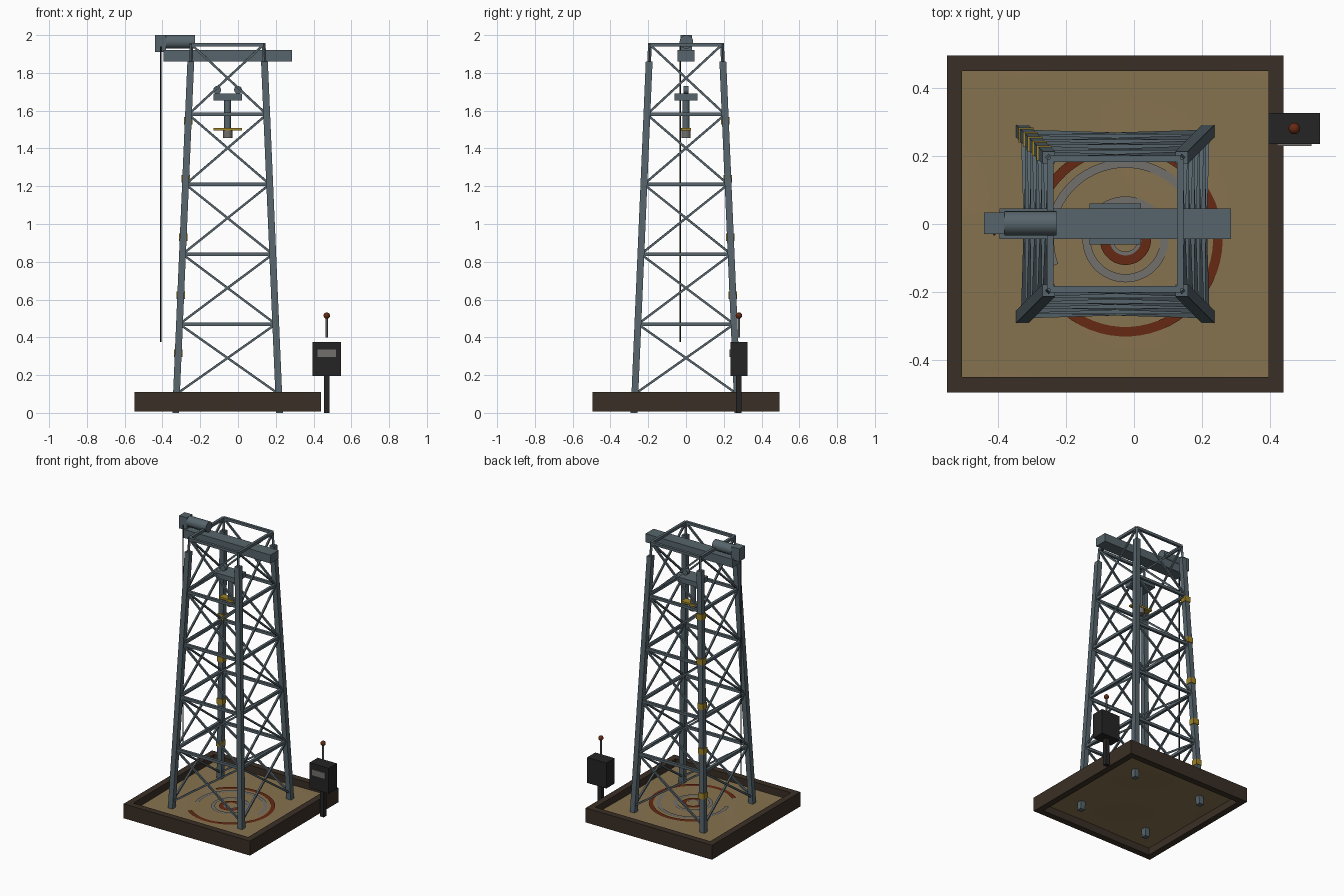
import bpy, bmesh, math
from mathutils import Vector, Matrix

cube = bpy.data.objects.get("Cube")
if cube:
    bpy.data.objects.remove(cube, do_unlink=True)

CX = -0.055          # tower axis


def material(name, *rgb):
    m = bpy.data.materials.new(name)
    m.use_nodes = True
    m.diffuse_color = (*rgb, 1)
    m.node_tree.nodes["Principled BSDF"].inputs["Base Color"].default_value = (*rgb, 1)
    return m


steel = material("blue grey steel", 0.095, 0.13, 0.15)
wood = material("dark brown timber", 0.042, 0.029, 0.019)
sand_mat = material("sand", 0.24, 0.17, 0.078)
rust = material("rust red", 0.13, 0.022, 0.007)
pale = material("worn grey", 0.17, 0.16, 0.15)
yellow = material("safety yellow", 0.35, 0.23, 0.02)
black = material("black casing", 0.018, 0.018, 0.018)
cable_mat = material("dark cable", 0.012, 0.016, 0.016)


def finish(name, bm, mat, smooth=False):
    bmesh.ops.recalc_face_normals(bm, faces=bm.faces)
    me = bpy.data.meshes.new(name)
    bm.to_mesh(me)
    bm.free()
    me.materials.append(mat)
    ob = bpy.data.objects.new(name, me)
    bpy.context.collection.objects.link(ob)
    if smooth:
        bpy.ops.object.select_all(action='DESELECT')
        ob.select_set(True)
        bpy.context.view_layer.objects.active = ob
        bpy.ops.object.shade_smooth_by_angle(angle=math.radians(40))
    return ob


def add_box(bm, lo, hi):
    lo, hi = Vector(lo), Vector(hi)
    mat = Matrix.Translation((lo + hi) / 2) @ Matrix.Diagonal((*(hi - lo), 1))
    bmesh.ops.create_cube(bm, size=1, matrix=mat)


def box(name, mat, lo, hi):
    bm = bmesh.new()
    add_box(bm, lo, hi)
    return finish(name, bm, mat)


def along(a, b):
    """Placement that runs local z from a to b, with its length."""
    a, b = Vector(a), Vector(b)
    rot = (b - a).to_track_quat('Z', 'Y').to_matrix().to_4x4()
    return Matrix.Translation((a + b) / 2) @ rot, (b - a).length


def add_bar(bm, a, b, width):
    place, length = along(a, b)
    bmesh.ops.create_cube(bm, size=1, matrix=place @ Matrix.Diagonal((width, width, length, 1)))


def rod(name, mat, a, b, radius, sides=16):
    bm = bmesh.new()
    place, length = along(a, b)
    bmesh.ops.create_cone(bm, cap_ends=True, segments=sides, radius1=radius,
                          radius2=radius, depth=length, matrix=place)
    return finish(name, bm, mat, True)


# Timber frame around the sand
R, IN, Z0, Z1 = 0.494, 0.449, 0.008, 0.11
bm = bmesh.new()
for s in (-1, 1):
    a, b = sorted((s * IN, s * R))
    add_box(bm, (CX - R, a, Z0), (CX + R, b, Z1))
    add_box(bm, (CX + a, -IN, Z0), (CX + b, IN, Z1))
finish("timber_frame", bm, wood)

# Gently rippled sand bed
bm = bmesh.new()
bmesh.ops.create_grid(bm, x_segments=24, y_segments=24, size=IN,
                      matrix=Matrix.Translation((CX, 0, 0.06)))
for v in bm.verts:
    v.co.z += 0.002 * math.sin(9 * v.co.x + 4 * v.co.y) * math.cos(8 * v.co.y)
finish("sand_bed", bm, sand_mat, True)


# Half buried target rings
def ring(name, mat, inner, outer, start, end):
    bm = bmesh.new()
    steps = max(6, int((end - start) / 6))
    pairs = []
    for i in range(steps + 1):
        t = math.radians(start + (end - start) * i / steps)
        pairs.append([bm.verts.new((-0.025 + r * math.cos(t), -0.045 + r * math.sin(t), 0.065))
                      for r in (inner, outer)])
    for (a, b), (c, d) in zip(pairs, pairs[1:]):
        bm.faces.new((a, b, d, c))
    finish(name, bm, mat)


ring("outer_ring", rust, 0.257, 0.285, -130, 145)
ring("wide_grey_ring", pale, 0.21, 0.235, 0, 200)
ring("inner_grey_ring", pale, 0.102, 0.126, 0, 360)
ring("inner_red_ring", rust, 0.047, 0.075, 0, 360)
ring("centre_ring", pale, 0.036, 0.047, 180, 360)


# Tapering tower
def half(z):
    return 0.275 - 0.043 * z


def corner(i, z):
    sx, sy = ((-1, -1), (1, -1), (1, 1), (-1, 1))[i % 4]
    return Vector((CX + sx * half(z), sy * half(z), z))


LEG, LEG_TOP = 0.036, 1.86
for i, name in enumerate(("front_right", "front_left", "back_left", "back_right")):
    bm = bmesh.new()
    bmesh.ops.create_cube(bm, size=1)
    for v in bm.verts:
        base = corner(i, LEG_TOP if v.co.z > 0 else 0)
        v.co = base + Vector((v.co.x * LEG, v.co.y * LEG, 0))
    finish(name + "_leg", bm, steel)

# Girts and cross braces on the four sides
levels = [0.10 + 0.37 * i for i in range(6)]
for i, side in enumerate(("front", "left", "back", "right")):
    girts, braces = bmesh.new(), bmesh.new()
    for z in levels[1:]:
        add_bar(girts, corner(i, z), corner(i + 1, z), 0.019)
    for lo, hi in zip(levels, levels[1:]):
        add_bar(braces, corner(i, lo), corner(i + 1, hi), 0.012)
        add_bar(braces, corner(i + 1, lo), corner(i, hi), 0.012)
    add_bar(braces, corner(i, LEG_TOP), corner(i, levels[-1]), 0.014)
    finish(side + "_girts", girts, steel)
    finish(side + "_braces", braces, steel)

# Yellow clamps up the back right leg
bm = bmesh.new()
for i in range(5):
    c = corner(3, 0.315 + 0.308 * i)
    e = Vector((0.022, 0.022, 0.02))
    add_box(bm, c - e, c + e)
finish("leg_clamps", bm, yellow)

# Crown beam, winch motor and hanging cable
box("crown_beam", steel, (-0.395, -0.044, 1.86), (0.285, 0.046, 1.92))
rod("winch_motor", steel, (-0.38, 0.002, 1.964), (-0.228, 0.002, 1.964), 0.036, 20)
box("winch_gearbox", steel, (-0.44, -0.029, 1.91), (-0.38, 0.033, 2.0))
rod("hanging_cable", cable_mat, (-0.41, -0.03, 0.375), (-0.41, -0.03, 1.94), 0.004, 8)

# Travelling block
box("block_plate", steel, (-0.13, -0.06, 1.655), (0.02, 0.06, 1.69))
for name, x in (("right_sheave", -0.11), ("left_sheave", 0.0)):
    rod(name, steel, (x, -0.013, 1.71), (x, 0.013, 1.71), 0.021, 12)
rod("block_column", steel, (CX, 0, 1.49), (CX, 0, 1.655), 0.018)
box("elevator_bar", yellow, (-0.13, -0.026, 1.494), (0.02, 0.026, 1.507))
rod("drill_collar", pale, (CX, 0, 1.455), (CX, 0, 1.494), 0.025)

# Control box on its post
PX, PY = 0.47, 0.28
box("control_post", black, (PX - 0.015, PY - 0.015, 0), (PX + 0.015, PY + 0.015, 0.2))
box("control_box", black, (0.395, 0.235, 0.195), (0.545, 0.326, 0.375))
box("control_screen", pale, (0.42, 0.229, 0.295), (0.52, 0.236, 0.336))
rod("lever", pale, (PX, PY, 0.4), (PX, PY, 0.505), 0.006, 10)
bm = bmesh.new()
bmesh.ops.create_uvsphere(bm, u_segments=16, v_segments=10, radius=0.017,
                          matrix=Matrix.Translation((PX, PY, 0.515)))
finish("lever_knob", bm, rust, True)
